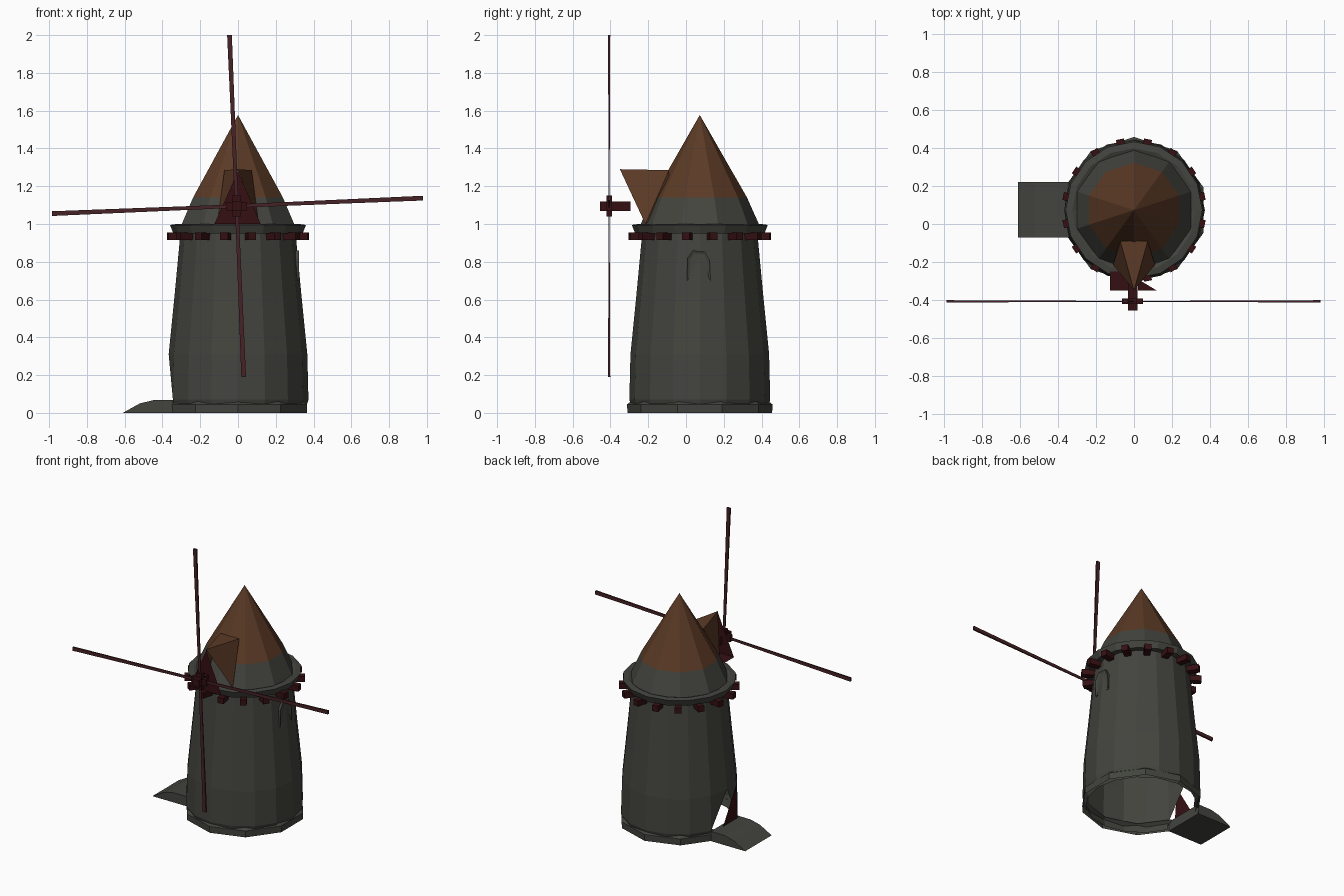
import bpy, bmesh, math
from mathutils import Vector

if "Cube" in bpy.data.objects:
    bpy.data.objects.remove(bpy.data.objects["Cube"])

CY = 0.073  # tower axis on y


def mat(name, col):
    m = bpy.data.materials.new(name)
    m.diffuse_color = (*col, 1)
    m.use_nodes = True
    m.node_tree.nodes["Principled BSDF"].inputs["Base Color"].default_value = m.diffuse_color
    return m


STONE = mat("grey_stone", (0.056, 0.058, 0.048))
ROOF = mat("brown_roof", (0.105, 0.042, 0.019))
DARK = mat("dark_red_wood", (0.036, 0.005, 0.006))
SAIL = mat("sail_wood", (0.062, 0.016, 0.019))


def finish(name, bm, *mats):
    bmesh.ops.remove_doubles(bm, verts=bm.verts, dist=1e-5)
    bmesh.ops.recalc_face_normals(bm, faces=bm.faces)
    me = bpy.data.meshes.new(name)
    bm.to_mesh(me)
    bm.free()
    for m in mats:
        me.materials.append(m)
    ob = bpy.data.objects.new(name, me)
    bpy.context.collection.objects.link(ob)
    return ob


def lathe(bm, profile, n, start=0.0, skip=lambda column, row: False):
    """Rings of n points around the tower axis; returns the vertex rings."""
    rings = []
    for r, z in profile:
        angles = [start + math.tau * i / n for i in range(n)]
        rings.append([bm.verts.new((r * math.cos(a), CY + r * math.sin(a), z)) for a in angles])
    for k in range(len(rings) - 1):
        for i in range(n):
            if not skip(i, k):
                j = (i + 1) % n
                bm.faces.new((rings[k][i], rings[k][j], rings[k + 1][j], rings[k + 1][i]))
    return rings


def polys(name, faces, *mats):
    """Object from a few polygons given as corner points."""
    bm = bmesh.new()
    for f in faces:
        bm.faces.new([bm.verts.new(p) for p in f])
    return finish(name, bm, *mats)


def box(bm, center, size, rot=0.0):
    c, s = math.cos(rot), math.sin(rot)
    verts = bmesh.ops.create_cube(bm, size=1)["verts"]
    for v in verts:
        x, y, z = (v.co[i] * size[i] for i in range(3))
        v.co = Vector(center) + Vector((c * x - s * y, s * x + c * y, z))


# Tower shell, open below, with a pointed doorway on the -x side
bm = bmesh.new()
tower = lathe(bm, [(0.352, 0), (0.373, 0.07), (0.367, 0.31), (0.336, 0.62), (0.305, 0.95)], 16,
              skip=lambda i, k: i in (7, 8) and k < 2)
for side in (7, 9):
    bm.faces.new((tower[1][side], tower[2][side], tower[2][8]))
finish("tower", bm, STONE)

# Plinth with a gap at the doorway
bm = bmesh.new()
lathe(bm, [(0.383, 0), (0.385, 0.045), (0.355, 0.068)], 10, math.radians(18),
      skip=lambda i, k: i == 4)
finish("plinth", bm, STONE)

# Door leaf, hanging half broken
polys("door", [[(-0.37, -0.04, 0.07), (-0.37, 0.12, 0.07), (-0.37, -0.02, 0.30)]], DARK)

# Ramp in front of the door
bm = bmesh.new()
prof = [(-0.61, 0), (-0.52, 0.05), (-0.45, 0.067), (-0.345, 0.068), (-0.345, 0)]
f = bm.faces.new([bm.verts.new((x, -0.07, z)) for x, z in prof])
ext = bmesh.ops.extrude_face_region(bm, geom=[f])["geom"]
bmesh.ops.translate(bm, vec=(0, 0.29, 0), verts=[g for g in ext if isinstance(g, bmesh.types.BMVert)])
finish("ramp", bm, STONE)

# Eaves ring
bm = bmesh.new()
lathe(bm, [(0.305, 0.95), (0.342, 0.95), (0.36, 0.995), (0.325, 1.0), (0.30, 0.99)], 16)
finish("eaves_ring", bm, STONE)

# Pegs below the eaves
bm = bmesh.new()
for i in range(16):
    a = math.tau * (i + 0.5) / 16
    box(bm, (0.335 * math.cos(a), CY + 0.335 * math.sin(a), 0.935), (0.09, 0.042, 0.04), a)
finish("pegs", bm, DARK)

# Conical roof: stone skirt, brown above
bm = bmesh.new()
lathe(bm, [(0.317, 0.99), (0.25, 1.14), (0, 1.577)], 10, math.radians(18))
roof = finish("roof", bm, STONE, ROOF)
for p in roof.data.polygons:
    p.material_index = int(p.center.z > 1.14)

# Hood over the sail shaft
tip = (0, -0.35, 1.29)
back = [(s * 0.072, -0.09, 1.285) for s in (-1, 1)]
low = [(s * 0.11, -0.215, 1.0) for s in (-1, 1)]
foot = [(s * 0.05, -0.09, 1.1) for s in (-1, 1)]
polys("hood", [[tip, back[1], back[0]]]
      + [[tip, back[k], low[k]] for k in (0, 1)]
      + [[back[k], foot[k], low[k]] for k in (0, 1)], ROOF)

# Wooden gable and floor beneath the hood
polys("gable", [[(-0.125, -0.35, 1.0), (0.12, -0.35, 1.0), (0, -0.35, 1.28)],
                [(-0.125, -0.35, 1.003), (-0.02, -0.35, 1.003), (-0.02, -0.25, 1.003), (-0.125, -0.25, 1.003)],
                [(0.02, -0.35, 1.003), (0.12, -0.35, 1.003), (0.02, -0.29, 1.003)]], DARK)

# Shaft and hub cross
HX, HY, HZ = -0.007, -0.407, 1.095
bm = bmesh.new()
box(bm, (HX, -0.375, HZ), (0.05, 0.16, 0.05))
box(bm, (HX, HY, HZ), (0.11, 0.028, 0.045))
box(bm, (HX, HY, HZ), (0.045, 0.028, 0.11))
finish("hub", bm, DARK)

# Four sail beams, widening to the tips
bm = bmesh.new()
hub = Vector((HX, HY, HZ))
for x, z in ((-0.045, 2.0), (0.98, 1.137), (0.03, 0.19), (-0.985, 1.055)):
    end = Vector((x, HY, z))
    d = (end - hub).normalized()
    side = Vector((d.z, 0, -d.x))
    rings = []
    for p, w, t in ((hub, 0.009, 0.002), (end, 0.0125, 0.006)):
        rings.append([bm.verts.new(p + side * w * a + Vector((0, t * b, 0)))
                      for a, b in ((-1, -1), (1, -1), (1, 1), (-1, 1))])
    for i in range(4):
        j = (i + 1) % 4
        bm.faces.new((rings[0][i], rings[0][j], rings[1][j], rings[1][i]))
    for r in rings:
        bm.faces.new(r)
finish("sail_beams", bm, SAIL)

# Arched window frame with recessed pane on the +x side
bm = bmesh.new()
arch = [(0.005, 0.70), (0.13, 0.70), (0.125, 0.81), (0.10, 0.855), (0.035, 0.86), (0.008, 0.82)]
outer = [bm.verts.new((0.322, y, z)) for y, z in arch]
wall = [bm.verts.new((0.285, y, z)) for y, z in arch]
face = bm.faces.new(outer)
for i in range(6):
    j = (i + 1) % 6
    bm.faces.new((outer[i], wall[i], wall[j], outer[j]))
bmesh.ops.recalc_face_normals(bm, faces=bm.faces)
bmesh.ops.inset_region(bm, faces=[face], thickness=0.016, depth=-0.006)
finish("window", bm, STONE)
